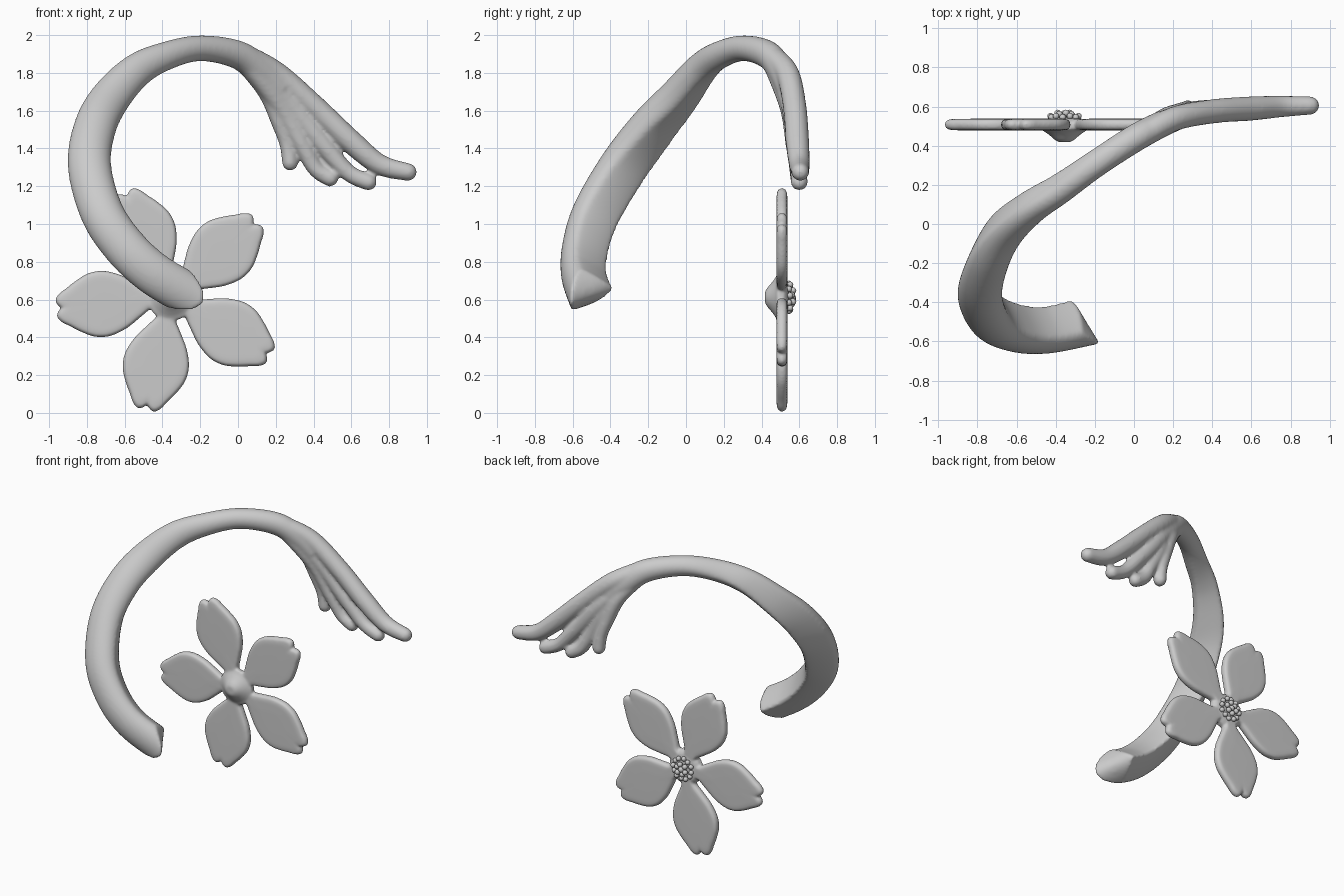
import bpy, bmesh, math
from mathutils import Vector

if "Cube" in bpy.data.objects:
    bpy.data.objects.remove(bpy.data.objects["Cube"])

silver = bpy.data.materials.new("silver_grey")
silver.diffuse_color = (0.6, 0.6, 0.6, 1)
silver.use_nodes = True
silver.node_tree.nodes["Principled BSDF"].inputs["Base Color"].default_value = silver.diffuse_color


def spline(pts, n, closed=False):
    """Catmull-Rom through points of any dimension."""
    m, out = len(pts), []
    for i in range(m if closed else m - 1):
        idx = [i - 1, i, i + 1, i + 2]
        idx = [k % m if closed else min(max(k, 0), m - 1) for k in idx]
        for j in range(n):
            t = j / n
            out.append([0.5 * (2 * b + (c - a) * t + (2 * a - 5 * b + 4 * c - d) * t * t
                               + (3 * b - a - 3 * c + d) * t ** 3)
                        for a, b, c, d in zip(*(pts[k] for k in idx))])
    if not closed:
        out.append(list(pts[-1]))
    return out


def loft(bm, rings):
    """Skin closed rings and close both ends."""
    vs = [[bm.verts.new(p) for p in r] for r in rings]
    n = len(vs[0])
    for a, b in zip(vs, vs[1:]):
        for i in range(n):
            bm.faces.new((a[i], a[(i + 1) % n], b[(i + 1) % n], b[i]))
    for r in (vs[0], vs[-1]):
        c = bm.verts.new(sum((v.co for v in r), Vector()) / n)
        for i in range(n):
            bm.faces.new((r[i], r[(i + 1) % n], c))


def finish(bm, name, voxel=None, smooth=0):
    bmesh.ops.recalc_face_normals(bm, faces=bm.faces)
    me = bpy.data.meshes.new(name)
    bm.to_mesh(me)
    bm.free()
    me.materials.append(silver)
    ob = bpy.data.objects.new(name, me)
    bpy.context.collection.objects.link(ob)
    me.shade_smooth()
    if voxel:
        r = ob.modifiers.new("fuse", 'REMESH')
        r.mode, r.voxel_size, r.use_smooth_shade = 'VOXEL', voxel, True
        s = ob.modifiers.new("soften", 'SMOOTH')
        s.factor, s.iterations = 0.5, smooth
    return ob


def tangent(pts, i):
    a, b = pts[max(i - 1, 0)], pts[min(i + 1, len(pts) - 1)]
    return (Vector(b[:3]) - Vector(a[:3])).normalized()


# Band: x, y, z, half width, half depth, ridge amount
PATH = [(-.25, -.5, .62, .115, .125, 1), (-.45, -.54, .74, .115, .122, 1),
        (-.60, -.53, .88, .115, .125, 1), (-.72, -.47, 1.06, .115, .13, 1),
        (-.785, -.33, 1.3, .115, .13, 1), (-.76, -.18, 1.5, .112, .125, 1),
        (-.68, -.04, 1.66, .105, .11, .9), (-.54, .08, 1.81, .09, .09, .7),
        (-.38, .18, 1.89, .075, .078, .4), (-.2, .305, 1.93, .068, .07, .1),
        (0, .435, 1.895, .075, .07, 0), (.13, .505, 1.80, .08, .066, 0),
        (.22, .54, 1.71, .07, .06, 0)]
bm = bmesh.new()
path = spline(PATH, 8)
N = 40


def section(i, run, k=1.0):
    x, y, z, w, h, b = path[i]
    T = tangent(path, i)
    u = T.cross(Vector((0, 1, 0))).normalized()
    d = u.cross(T)
    fall = max(0, 1 - run / .32)
    ring = []
    for j in range(N):
        t = 2 * math.pi * j / N
        c, s = math.cos(t), math.sin(t)
        mid = -.3 * b * h
        if s > 0:  # pointed back
            p = 1 + .65 * b
            du = w * math.copysign(abs(c) ** p, c)
            dd = mid + (h - mid) * s ** p
        else:      # rounded front
            du, dd = w * c, mid + (h + mid) * s
        du, dd = du * k, dd * k
        fwd = (-.45 * dd - .9 * du * du / w) * fall
        ring.append(Vector((x, y, z)) + u * du + d * dd - T * fwd)
    return ring


rings = [section(0, 0, k) for k in (.1, .4, .7, .9)]
run = 0
for i in range(len(path)):
    if i:
        run += (Vector(path[i][:3]) - Vector(path[i - 1][:3])).length
    rings.append(section(i, run))
loft(bm, rings)

# Four trailing fingers fanning out of the band: x, y, z, radius
FINGERS = [
    [(0, .435, 1.89, .05), (.15, .535, 1.71, .052), (.225, .57, 1.53, .046), (.262, .585, 1.42, .042),
     (.276, .59, 1.325, .043)],
    [(.06, .46, 1.84, .05), (.23, .55, 1.62, .055), (.34, .575, 1.42, .048), (.41, .59, 1.295, .044),
     (.487, .595, 1.242, .044)],
    [(.08, .48, 1.84, .055), (.27, .56, 1.64, .06), (.45, .585, 1.42, .053), (.58, .595, 1.275, .045),
     (.69, .6, 1.222, .045)],
    [(.02, .44, 1.9, .06), (.2, .535, 1.80, .062), (.4, .575, 1.625, .062), (.6, .59, 1.435, .062),
     (.75, .6, 1.315, .055), (.9, .605, 1.275, .047)],
]
for f in FINGERS:
    pts, rings = spline(f, 8), []
    T = tangent(pts, len(pts) - 1)
    x, y, z, r = pts[-1]
    for a in (.35, .7, 1.05, 1.35):  # round tip
        e = Vector((x, y, z)) + T * r * math.sin(a)
        pts.append([*e, r * math.cos(a)])
    for i, p in enumerate(pts):
        T = tangent(pts, i)
        u = T.cross(Vector((0, 1, 0))).normalized()
        d = u.cross(T)
        rings.append([Vector(p[:3]) + (u * math.cos(t) + d * math.sin(t)) * p[3]
                      for t in (2 * math.pi * j / 20 for j in range(20))])
    loft(bm, rings)
finish(bm, "ring_band", .011, 6)

# Flower: five notched petals round a blunt cone
CX, CY, CZ = -.355, .508, .612
HALF = [(.03, .035), (.1, .045), (.17, .09), (.25, .142), (.34, .174), (.42, .17), (.49, .138),
        (.55, .1), (.59, .075), (.612, .045), (.603, .018)]
outline = spline(HALF + [(.585, 0)] + [(r, -w) for r, w in reversed(HALF)], 4, True)
bm = bmesh.new()
for k in range(5):
    a = math.radians(41.5 + 72 * k)
    ca, sa = math.cos(a), math.sin(a)
    rings = []
    for s, y in ((.4, -.03), (.8, -.029), (.92, -.026), (.975, -.017), (1, 0),
                 (.975, .017), (.92, .026), (.8, .029), (.4, .03)):
        rings.append([])
        for r, w in outline:
            r, w = .34 + (r - .34) * s, w * s
            rings[-1].append(Vector((CX + r * ca - w * sa, CY + y, CZ + r * sa + w * ca)))
    loft(bm, rings)
CONE = [(.03, .418), (.05, .43), (.075, .452), (.1, .471), (.125, .484), (.12, .52), (.1, .535), (.05, .545)]
loft(bm, [[Vector((CX + r * math.cos(t), y, CZ + r * math.sin(t)))
           for t in (2 * math.pi * j / 32 for j in range(32))] for r, y in CONE])
finish(bm, "flower_petals", .0085, 3)

# Stamens: small beads on the back of the flower
bm = bmesh.new()
for count, rad, y, size in ((1, 0, .562, .02), (6, .036, .56, .018), (12, .072, .545, .017)):
    for j in range(count):
        t = 2 * math.pi * j / count + rad * 9
        res = bmesh.ops.create_icosphere(bm, subdivisions=2, radius=size)
        off = Vector((CX + rad * math.cos(t), y + .006 * (j % 2), CZ + rad * math.sin(t)))
        bmesh.ops.translate(bm, verts=res["verts"], vec=off)
finish(bm, "flower_stamens")
